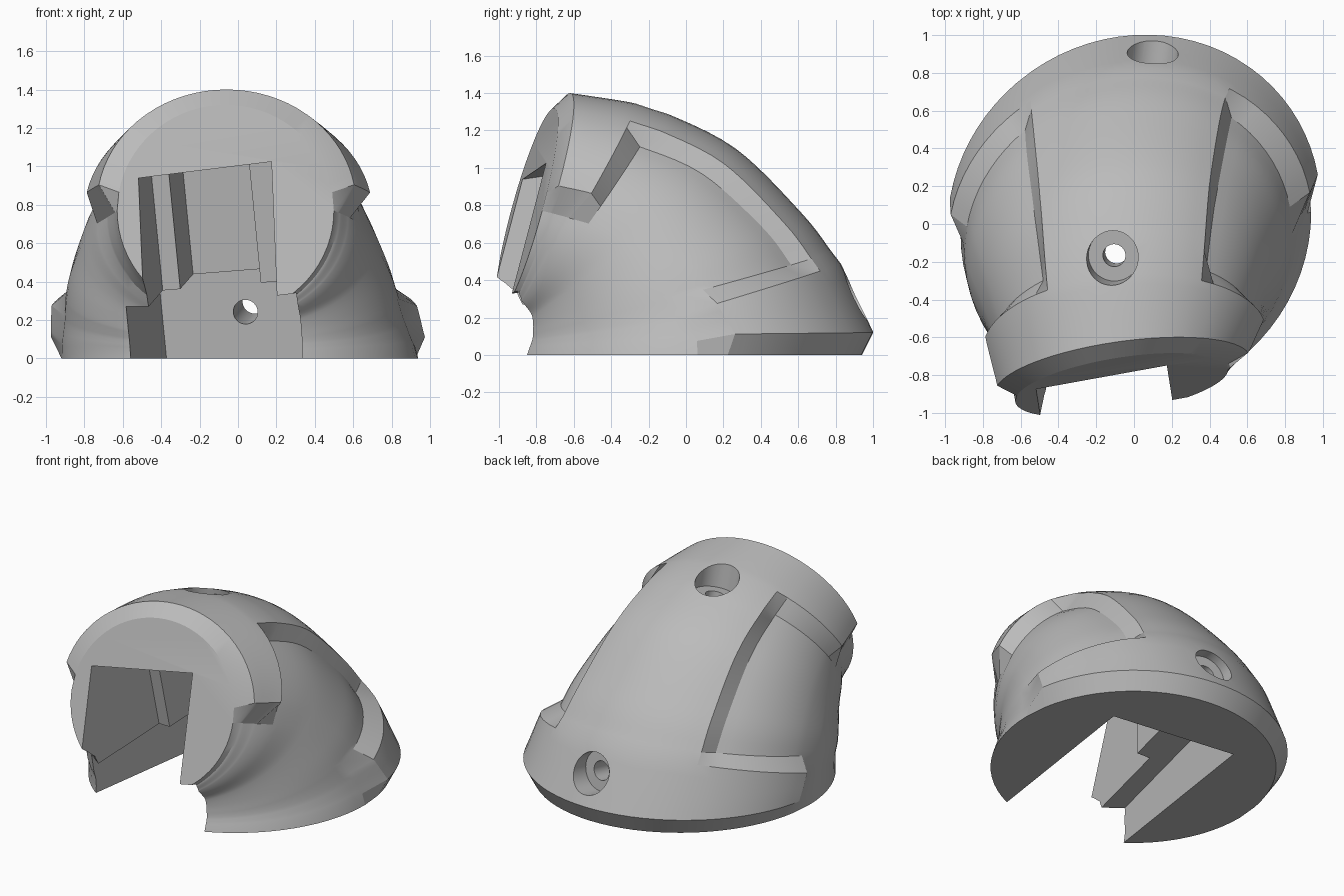
import bpy, bmesh
from math import sin, cos, radians
from mathutils import Vector, Matrix

old = bpy.data.objects.get("Cube")
if old:
    bpy.data.objects.remove(old, do_unlink=True)

grey = bpy.data.materials.new("plain_grey")
grey.use_nodes = True
grey.diffuse_color = (0.5, 0.5, 0.5, 1)
grey.node_tree.nodes["Principled BSDF"].inputs["Base Color"].default_value = (0.5, 0.5, 0.5, 1)

# Sections of the bent body: far point y, z, near point y, z, half width
RECESSED = [(.94, 0, -.93, 0, .93), (.925, .11, -.92, .04, .92), (.82, .37, -.915, .075, .885),
            (.71, .53, -.915, .09, .87), (.54, .75, -.915, .125, .835), (.18, 1.07, -.92, .155, .755),
            (-.19, 1.23, -.935, .175, .685), (-.38, 1.275, -.95, .19, .635),
            (-.62, 1.31, -.98, .21, .585), (-.705, 1.32, -1, .22, .57)]
RAISED = [RECESSED[0], (1, .12, -.93, .1, .99), (.825, .49, -.91, -.03, .967),
          (.775, .555, -.91, .05, .945), (.62, .755, -.91, .12, .9), (.27, 1.1, -.91, .15, .825),
          (-.1, 1.29, -.93, .17, .775), (-.27, 1.345, -.95, .18, .75),
          (-.62, 1.4, -.98, .2, .68), RECESSED[-1]]
# Sideways shift and twist of each section
SHIFT = [.01, 0, -.02, -.03, -.04, -.05, -.05, -.05, -.06, -.065]
TWIST = [3.5] * 8 + [7.5, 8.4]
STEPS = [1, 4, 1, 5, 7, 5, 1, 6, 1]


def smooth_key(keys, i, f):
    """Smooth curve through the inner keys, straight on the two end chamfers."""
    a, b = keys[i], keys[i + 1]
    if i in (0, len(keys) - 2):
        return [p + (q - p) * f for p, q in zip(a, b)]
    before = keys[max(i - 1, 1)]
    after = keys[min(i + 2, len(keys) - 2)]
    return [q + .5 * f * (r - p + f * (2 * p - 5 * q + 4 * r - s + f * (3 * (q - r) + s - p)))
            for p, q, r, s in zip(before, a, b, after)]


def section_point(sec, shift, twist, angle):
    fy, fz, ny, nz, w = sec
    centre = Vector((shift, (fy + ny) / 2, (fz + nz) / 2))
    far = Vector((0, (fy - ny) / 2, (fz - nz) / 2))
    side = Vector((cos(radians(twist)), sin(radians(twist)), 0))
    a = radians(angle)
    return centre + far * cos(a) + side * (w * sin(a))


def is_raised(t, angle):
    """Raised back band, rear skirt and front hood around a sunken panel per side."""
    angle = abs(angle)
    return angle < 33.5 or (angle < 80.5 and (t < 2.01 or t > 6.99))


# Angles line up with the panel edges and their chamfers
knots, counts = [0, 33, 39, 80, 90, 180], [7, 1, 9, 1, 18]
half = [knots[i] + (knots[i + 1] - knots[i]) * k / n for i, n in enumerate(counts) for k in range(n)]
angles = half + [180] + [-a for a in reversed(half[1:])]

bm = bmesh.new()
rows = []
stations = [(i, k / n) for i, n in enumerate(STEPS) for k in range(n)] + [(len(STEPS) - 1, 1)]
for i, f in stations:
    low, high = smooth_key(RECESSED, i, f), smooth_key(RAISED, i, f)
    shift = SHIFT[i] + (SHIFT[i + 1] - SHIFT[i]) * f
    twist = TWIST[i] + (TWIST[i + 1] - TWIST[i]) * f
    rows.append([bm.verts.new(section_point(high if is_raised(i + f, a) else low, shift, twist, a))
                 for a in angles])
n = len(angles)
for r, s in zip(rows, rows[1:]):
    for j in range(n):
        bm.faces.new((r[j], r[(j + 1) % n], s[(j + 1) % n], s[j]))
bm.faces.new(rows[0])
bm.faces.new(rows[-1])
bmesh.ops.recalc_face_normals(bm, faces=bm.faces)
mesh = bpy.data.meshes.new("shell_body")
bm.to_mesh(mesh)
bm.free()
mesh.materials.append(grey)
body = bpy.data.objects.new("shell_body", mesh)
bpy.context.collection.objects.link(body)

# Tilted frame shared by the slot and the bolt holes
turn = (Matrix.Rotation(radians(-7.5), 4, 'Z') @ Matrix.Rotation(radians(8.5), 4, 'X')
        @ Matrix.Rotation(radians(-4.5), 4, 'Y'))
frame = Matrix.Translation((-.12, -.9, .3)) @ turn


def cut(name, fill):
    b = bmesh.new()
    fill(b)
    bmesh.ops.transform(b, matrix=frame, verts=b.verts)
    bmesh.ops.recalc_face_normals(b, faces=b.faces)
    m = bpy.data.meshes.new(name)
    b.to_mesh(m)
    b.free()
    m.materials.append(grey)
    cutter = bpy.data.objects.new(name, m)
    cutter.hide_render = True
    bpy.context.collection.objects.link(cutter)
    mod = body.modifiers.new(name, 'BOOLEAN')
    mod.operation, mod.solver, mod.object = 'DIFFERENCE', 'EXACT', cutter
    bpy.context.view_layer.objects.active = body
    bpy.ops.object.modifier_apply(modifier=name)
    bpy.data.objects.remove(cutter, do_unlink=True)


def box(name, low, high):
    lo, hi = Vector(low), Vector(high)
    place = Matrix.Translation((lo + hi) / 2) @ Matrix.Diagonal((*(hi - lo), 1))
    cut(name, lambda b: bmesh.ops.create_cube(b, size=1, matrix=place))


def hole(name, start, end, radius):
    p, q = Vector(start), Vector(end)
    place = Matrix.Translation((p + q) / 2) @ (q - p).to_track_quat('Z', 'Y').to_matrix().to_4x4()
    cut(name, lambda b: bmesh.ops.create_cone(b, cap_ends=True, segments=40, radius1=radius,
                                              radius2=radius, depth=(q - p).length, matrix=place))


# Wide foot slot, stepped upper slot
box("foot_slot", (-.475, -.6, -1.2), (.42, 1.33, 0))
box("upper_slot", (-.347, -.6, -.1), (.325, .55, .665))
box("inner_channel", (-.255, .2, -.12), (.17, 1.07, .664))
# Counterbored bolt holes on the top and at the rear
hole("top_bolt_hole", (-.019, .855, .5), (-.019, .855, 1.4), .06)
hole("top_counterbore", (-.019, .855, .79), (-.019, .855, 1.4), .137)
hole("rear_bolt_hole", (-.038, 1.2, -.255), (-.038, 2.4, -.255), .064)
hole("rear_counterbore", (-.038, 1.7, -.255), (-.038, 2.4, -.255), .135)

bpy.ops.object.select_all(action='DESELECT')
body.select_set(True)
bpy.context.view_layer.objects.active = body
bpy.ops.object.shade_smooth_by_angle(angle=radians(22))
